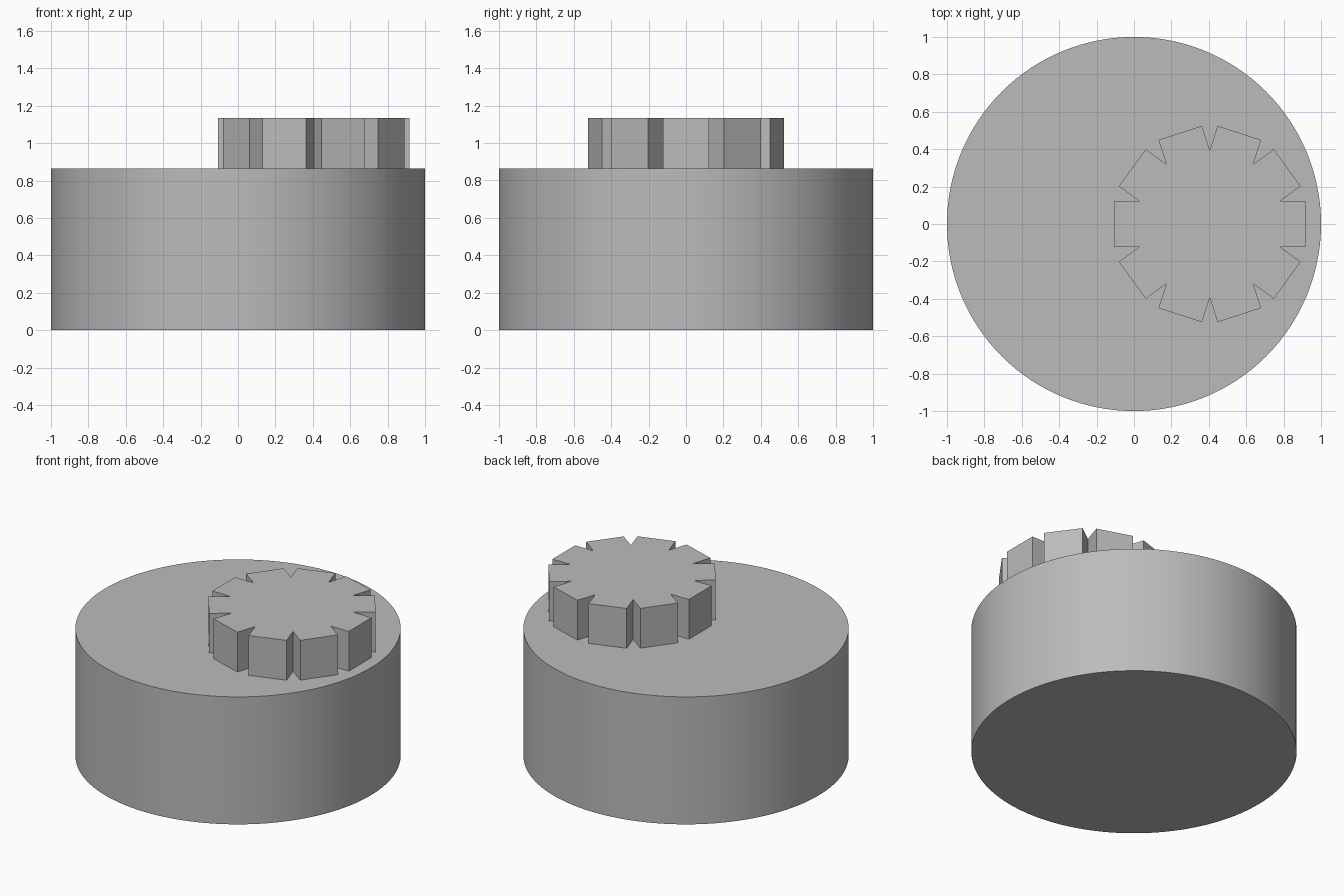
import bpy, bmesh, math
from mathutils import Vector, Matrix

cube = bpy.data.objects.get("Cube")
if cube:
    bpy.data.objects.remove(cube, do_unlink=True)

grey = bpy.data.materials.new("plain grey")
grey.use_nodes = True
colour = (0.5, 0.5, 0.5, 1)
grey.diffuse_color = colour
grey.node_tree.nodes["Principled BSDF"].inputs["Base Color"].default_value = colour

BASE_HEIGHT = 0.865
TOP = 1.135
TEETH = 10
TIP = 0.512          # distance from gear centre to tooth face
ROOT = 0.395         # radius of the notch points


def prism(name, outline, bottom, top, centre=(0, 0)):
    """Extrude a closed outline straight up."""
    bm = bmesh.new()
    verts = [bm.verts.new((p.x + centre[0], p.y + centre[1], bottom)) for p in outline]
    face = bm.faces.new(verts)
    grown = bmesh.ops.extrude_face_region(bm, geom=[face], use_keep_orig=True)
    lifted = [v for v in grown["geom"] if isinstance(v, bmesh.types.BMVert)]
    bmesh.ops.translate(bm, verts=lifted, vec=(0, 0, top - bottom))
    bmesh.ops.recalc_face_normals(bm, faces=bm.faces)
    mesh = bpy.data.meshes.new(name)
    bm.to_mesh(mesh)
    bm.free()
    mesh.materials.append(grey)
    obj = bpy.data.objects.new(name, mesh)
    bpy.context.collection.objects.link(obj)
    return obj


# Round drum
bpy.ops.mesh.primitive_cylinder_add(vertices=128, radius=1, depth=BASE_HEIGHT,
                                    location=(0, 0, BASE_HEIGHT / 2))
drum = bpy.context.object
drum.name = "drum"
drum.data.materials.append(grey)
bpy.ops.object.shade_smooth_by_angle(angle=math.radians(30))

# Off-centre gear: parallel-sided teeth meeting at pointed notches
step = math.tau / TEETH
half_width = ROOT * math.sin(step / 2)
outline = []
for i in range(TEETH):
    turn = Matrix.Rotation(i * step, 2)
    outline += [turn @ Vector((TIP, -half_width)),
                turn @ Vector((TIP, half_width)),
                turn @ Vector((ROOT * math.cos(step / 2), half_width))]
prism("gear", outline, BASE_HEIGHT, TOP, (0.405, 0))
